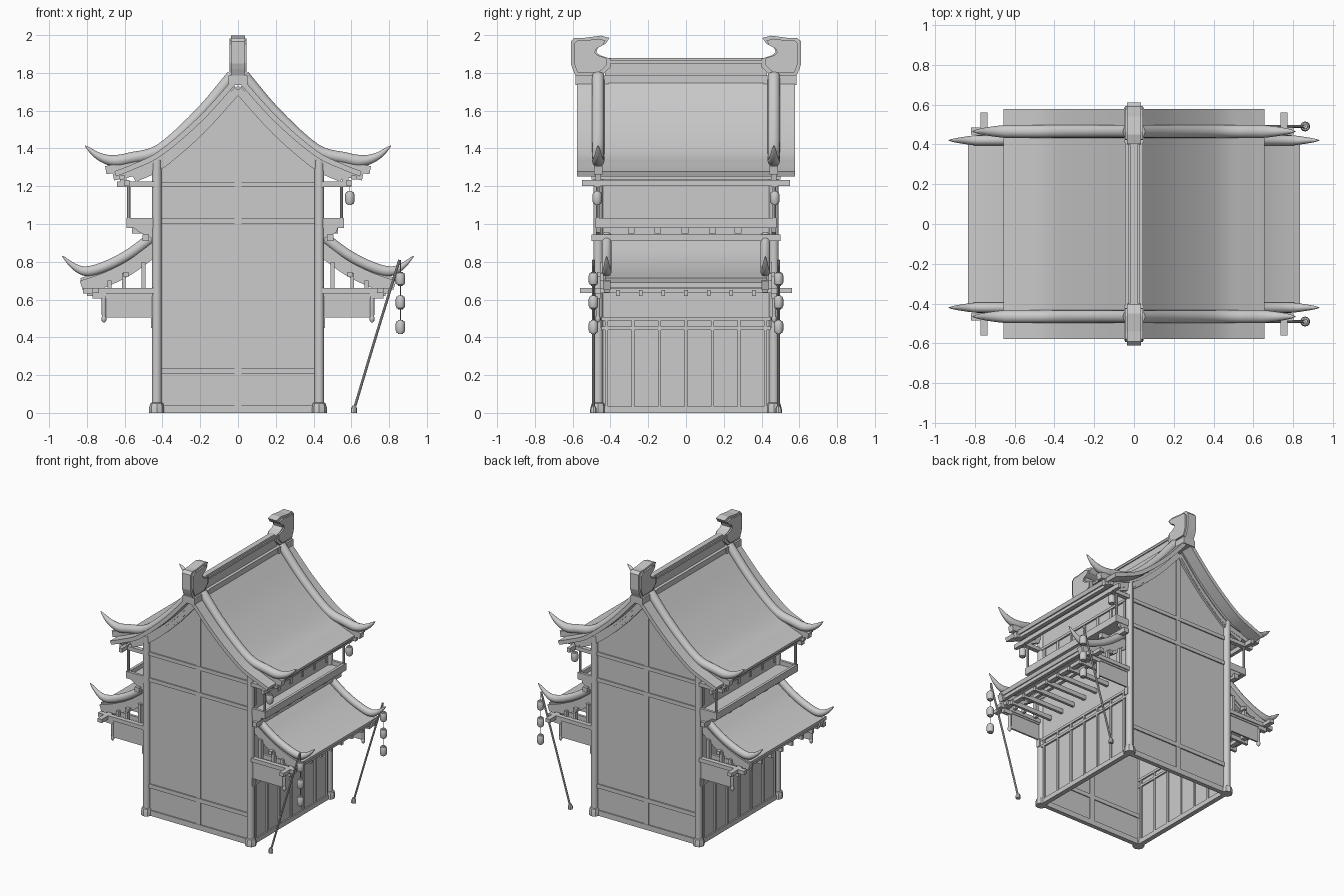
import bpy, bmesh, math
from mathutils import Vector

if "Cube" in bpy.data.objects:
    bpy.data.objects.remove(bpy.data.objects["Cube"])


def finish(name, bm, smooth=False):
    bmesh.ops.recalc_face_normals(bm, faces=bm.faces)
    me = bpy.data.meshes.new(name)
    bm.to_mesh(me)
    bm.free()
    ob = bpy.data.objects.new(name, me)
    bpy.context.collection.objects.link(ob)
    if smooth:
        bpy.context.view_layer.objects.active = ob
        ob.select_set(True)
        bpy.ops.object.shade_smooth_by_angle(angle=math.radians(40))
        ob.select_set(False)
    return ob


def box(name, x0, x1, y0, y1, z0, z1):
    bm = bmesh.new()
    bmesh.ops.create_cube(bm, size=1)
    for v in bm.verts:
        v.co = ((x0 + x1) / 2 + v.co.x * abs(x1 - x0),
                (y0 + y1) / 2 + v.co.y * abs(y1 - y0),
                (z0 + z1) / 2 + v.co.z * abs(z1 - z0))
    return finish(name, bm)


def loft(name, rings, smooth=False):
    bm = bmesh.new()
    vs = [[bm.verts.new(p) for p in r] for r in rings]
    n = len(vs[0])
    for a, b in zip(vs, vs[1:]):
        for i in range(n):
            bm.faces.new((a[i], a[(i + 1) % n], b[(i + 1) % n], b[i]))
    bm.faces.new(vs[0])
    bm.faces.new(vs[-1])
    return finish(name, bm, smooth)


def spline(pts, k=5):
    p = [Vector(q) for q in pts]
    p = [2 * p[0] - p[1]] + p + [2 * p[-1] - p[-2]]
    out = []
    for i in range(1, len(p) - 2):
        a, b, c, d = p[i - 1:i + 3]
        for j in range(k):
            t = j / k
            out.append(.5 * (2 * b + (c - a) * t + (2 * a - 5 * b + 4 * c - d) * t * t
                             + (3 * b - a - 3 * c + d) * t ** 3))
    return out + [p[-2]]


# sweep a (y, normal) section along a smooth xz path; the end can taper to a tip
def sweep(name, pts, section, y, s=1, taper=0):
    path = spline(pts)
    rings, n = [], len(path)
    for i, p in enumerate(path):
        t = (path[min(i + 1, n - 1)] - path[max(i - 1, 0)]).normalized()
        nx, nz = -t.y, t.x
        r = 1 if i < n - taper else max(.06, ((n - 1 - i) / taper) ** .6)
        rings.append([(s * (p.x + nx * dn * r), y + dy * r, p.y + nz * dn * r) for dy, dn in section])
    return loft(name, rings, True)


def rect(w, h):
    return [(-w, -h), (w, -h), (w, h), (-w, h)]


def oval(w, h, n=14):
    return [(w * math.cos(2 * math.pi * i / n), h * math.sin(2 * math.pi * i / n)) for i in range(n)]


def lathe(name, x, y, z, prof, n=12):
    return loft(name, [[(x + r * math.cos(2 * math.pi * i / n), y + r * math.sin(2 * math.pi * i / n), z + h)
                        for i in range(n)] for r, h in prof], True)


def prism(name, pts, axis, c, w):
    def at(a, b, d):
        return (d, a, b) if axis == 'x' else (a, d, b)
    return loft(name, [[at(a, b, c + d) for a, b in pts] for d in (-w, w)])


def lower(pts, d):
    return [(x, z - d) for x, z in pts]


ROOF = [(0, 1.775), (.2, 1.555), (.41, 1.375), (.55, 1.305), (.65, 1.265)]
HORN = [(.03, 1.785), (.2, 1.585), (.41, 1.395), (.57, 1.348), (.66, 1.335), (.74, 1.36), (.81, 1.415)]
BARGE = [(.03, 1.74), (.2, 1.545), (.41, 1.365), (.57, 1.31), (.7, 1.285)]
EAVE = [(.44, .905), (.57, .81), (.7, .745), (.83, .70)]
EAVE_HORN = [(.45, .935), (.57, .845), (.68, .785), (.79, .75), (.86, .77), (.93, .83)]

# gable walls with trim
gable = [(x, z - .04) for x, z in spline(ROOF) if x < .43]
outline = [(.43, 0), (.43, 1.32)] + gable[::-1] + [(-x, z) for x, z in gable[1:]] + [(-.43, 1.32), (-.43, 0)]
for f in (-1, 1):
    prism("gable_wall", outline, 'y', f * .455, .008)
    box("gable_center_post", -.018, .018, f * .44, f * .47, 0, 1.7)
    for z0, z1 in ((0, .04), (.205, .235), (1.0, 1.028), (1.195, 1.222)):
        box("gable_beam", -.43, .43, f * .44, f * .472, z0, z1)
    for s in (-1, 1):
        sweep("gable_rake_trim", [(x, z - .065) for x, z in ROOF[:4]], rect(.012, .02), f * .466, s)

# both long sides
for s in (-1, 1):
    bal = .56 if s > 0 else .59
    top = .60 if s > 0 else .64
    low = .80 if s > 0 else .82
    box("side_wall", s * .42, s * .435, -.455, .455, 0, 1.34)
    box("side_sill", s * .41, s * .445, -.46, .46, 0, .035)
    for z in (.44, .49, 1.2):
        box("side_rail", s * .41, s * .447, -.46, .46, z, z + .018)
    for i in range(-3, 4):
        box("side_batten", s * .412, s * .446, i * .14 - .008, i * .14 + .008, .03, .5)
        box("upper_side_batten", s * .43, s * .442, i * .14 - .01, i * .14 + .01, 1.03, 1.2)
    # upper roof
    sweep("upper_roof", ROOF, rect(.578, .014), 0, s)
    box("upper_eave_purlin", s * .575, s * .6, -.55, .55, 1.2, 1.232)
    box("upper_eave_beam", s * .60, s * .63, -.5, .5, 1.235, 1.26)
    # balcony
    box("balcony_floor", s * .43, s * bal, -.47, .47, .985, 1.0)
    box("balcony_rail", s * (bal - .02), s * bal, -.48, .48, .98, 1.032)
    box("balcony_beam", s * .47, s * .505, -.5, .5, .91, .945)
    for y in (-.29, -.15, -.005, .14, .275):
        box("balcony_joist", s * .43, s * (bal - .03), y - .018, y + .018, .95, .985)
    # lower roof
    sweep("lower_roof", EAVE, rect(.43, .014), 0, s)
    box("lower_eave_purlin", s * .735, s * .77, -.56, .56, .635, .662)
    box("lower_eave_beam", s * .79, s * .815, -.43, .43, .665, .69)
    box("lower_inner_purlin", s * .58, s * .605, -.47, .47, .72, .745)
    for i in range(7):
        y = -.36 + i * .12
        box("lower_joist", s * .43, s * (low - .02), y - .01, y + .01, .618, .65)
    for f in (-1, 1):
        y = f * .465
        # corner posts
        lathe("corner_post", s * .43, y, 0, [(.026, .04), (.026, 1.34)])
        lathe("post_base", s * .43, y, 0, [(.04, 0), (.04, .03), (.034, .05), (.026, .055)], 8)
        # gable edge boards and upturned ridges
        sweep("upper_barge_board", BARGE, rect(.022, .022), y, s)
        sweep("upper_barge_lower_trim", lower(BARGE[:-1] + [(.66, 1.29)], .04), rect(.015, .02), y, s)
        sweep("upper_upturned_ridge", HORN, oval(.033, .032), y, s, 11)
        yl = f * .42
        sweep("lower_barge_board", lower(EAVE, .025), rect(.02, .025), yl, s)
        sweep("lower_barge_lower_trim", lower(EAVE[:-1] + [(.79, .715)], .06), rect(.014, .018), yl, s)
        sweep("lower_upturned_ridge", EAVE_HORN, oval(.026, .028), yl, s, 10)
        # balcony ends
        box("balcony_end_rail", s * .43, s * bal, f * .46, f * .48, .98, 1.032)
        lathe("balcony_post", s * (bal - .012), f * .468, 0, [(.009, 1.03), (.009, 1.2)], 8)
        box("upper_bracket_beam", s * .42, s * top, f * .452, f * .485, 1.197, 1.225)
        box("upper_bracket_block", s * (top - .05), s * (top - .015), f * .455, f * .48, 1.225, 1.27)
        prism("balcony_bracket", [(s * .43, .985), (s * (bal - .03), .985), (s * .52, .955), (s * .43, .91)],
              'y', f * .465, .012)
        # lower bracket truss
        box("lower_bracket_beam", s * .43, s * low, f * .45, f * .485, .633, .662)
        box("truss_block", s * .70, s * .77, f * .452, f * .48, .605, .633)
        box("hanging_panel", s * .43, s * .70, f * .46, f * .472, .505, .632)
        box("hanging_panel_rail", s * .43, s * .70, f * .455, f * .477, .62, .633)
        lathe("hanging_post", s * .71, f * .466, 0,
              [(.004, .478), (.013, .49), (.013, .505), (.01, .512), (.012, .52), (.012, .633)], 10)
        for x, z in ((.5, .80), (.605, .74), (.68, .70)):
            box("truss_strut", s * (x - .01), s * (x + .01), f * .425, f * .455, .65, z)
        box("wall_bracket", s * .43, s * .46, f * .45, f * .478, .45, .51)

# ridge beam
for w, z0, z1 in ((.045, 1.735, 1.785), (.022, 1.785, 1.85), (.03, 1.85, 1.865), (.02, 1.865, 1.88)):
    box("ridge_beam", -w, w, -.43, .43, z0, z1)

# hooked ridge finials
FIN = [(.40, 1.83), (.45, 1.785), (.585, 1.785), (.6, 1.82), (.61, 1.85), (.61, 1.965), (.59, 1.985), (.54, 1.985),
       (.45, 1.997), (.405, 1.985), (.425, 1.955), (.465, 1.935), (.475, 1.91), (.455, 1.893), (.40, 1.875)]
for f in (-1, 1):
    prism("ridge_finial", [(f * y, z) for y, z in FIN], 'x', 0, .036)
    prism("finial_core_band", [(f * (.52 + (y - .52) * .82), 1.89 + (z - 1.89) * .85) for y, z in FIN],
          'x', 0, .046)
    box("finial_base", -.05, .05, f * .41, f * .585, 1.735, 1.785)

# lanterns and leaning poles on the right side
LANTERN = [(.012, -.037), (.014, -.032), (.02, -.031), (.025, -.018), (.025, .018), (.02, .031), (.014, .032),
           (.012, .037)]
for f in (-1, 1):
    y = f * .49
    for z in (.71, .585, .455):
        lathe("lantern", .86, y, z, LANTERN)
    lathe("lantern_cord", .86, y, 0, [(.002, .42), (.002, .81)], 6)
    lathe("upper_lantern", .592, f * .47, 1.138, LANTERN)
    lathe("upper_lantern_cord", .592, f * .47, 0, [(.002, 1.17), (.002, 1.21)], 6)
    sweep("leaning_pole", [(.615, .02), (.73, .405), (.855, .81)], oval(.007, .007, 8), y)
    lathe("pole_foot", .614, y, 0, [(.017, 0), (.017, .02), (.009, .038)], 8)
